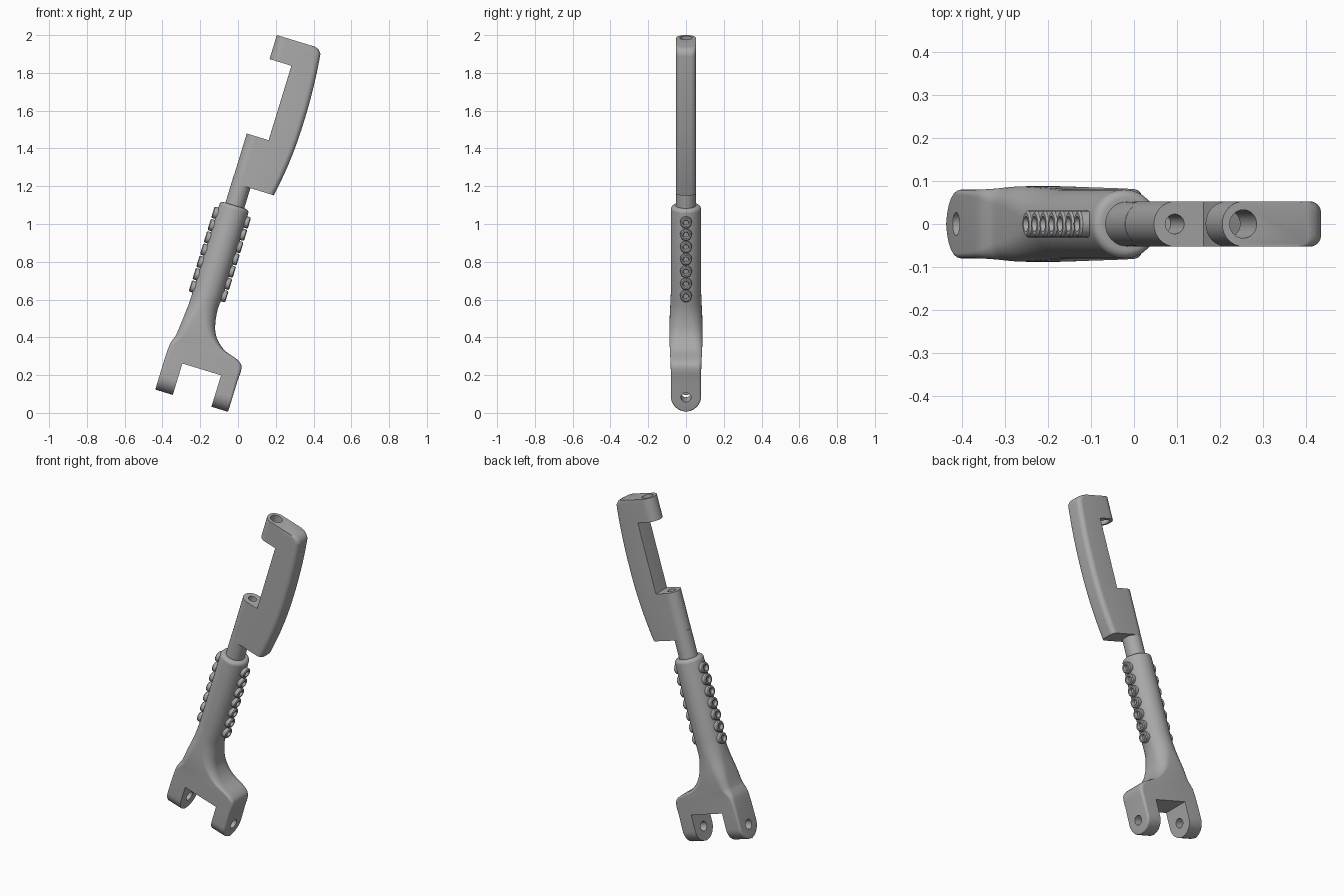
import bpy, bmesh, math
from mathutils import Matrix, Vector

if "Cube" in bpy.data.objects:
    bpy.data.objects.remove(bpy.data.objects["Cube"], do_unlink=True)

TILT = Matrix.Rotation(math.radians(17), 4, 'Y')   # whole tool leans to +x
AXIS = -0.337                                      # centre line of rod and sleeve

grey = bpy.data.materials.new("plain grey")
grey.use_nodes = True
grey.diffuse_color = (0.4, 0.4, 0.4, 1)
grey.node_tree.nodes["Principled BSDF"].inputs["Base Color"].default_value = (0.4, 0.4, 0.4, 1)


def finish(name, bm):
    bmesh.ops.recalc_face_normals(bm, faces=bm.faces)
    bm.transform(TILT)
    mesh = bpy.data.meshes.new(name)
    bm.to_mesh(mesh)
    bm.free()
    mesh.materials.append(grey)
    ob = bpy.data.objects.new(name, mesh)
    bpy.context.collection.objects.link(ob)
    return ob


def section(v, left, right, depth, r_left, r_right, n=8):
    """Rounded rectangle across the long axis."""
    pts = []
    for k in range(4):
        is_right = k in (0, 3)
        r = min(r_right if is_right else r_left, depth * .985, (right - left) * .4925)
        cx = right - r if is_right else left + r
        cy = (depth - r) * (1 if k < 2 else -1)
        for i in range(n + 1):
            a = (k + i / n) * math.pi / 2
            pts.append(Vector((cx + r * math.cos(a), cy + r * math.sin(a), v)))
    return pts


def loft(name, rows):
    bm = bmesh.new()
    rings = [[bm.verts.new(p) for p in section(*row)] for row in rows]
    for a, b in zip(rings, rings[1:]):
        for i in range(len(a)):
            j = (i + 1) % len(a)
            bm.faces.new((a[i], a[j], b[j], b[i]))
    bm.faces.new(rings[0])
    bm.faces.new(rings[-1])
    return finish(name, bm)


def smooth_rows(rows, steps=4):
    """Curve through the given sections."""
    out = []
    for i in range(len(rows) - 1):
        p0, p1, p2, p3 = (rows[max(0, min(len(rows) - 1, i + d))] for d in (-1, 0, 1, 2))
        for s in range(steps):
            t = s / steps
            out.append(tuple(
                b + t * (c - a) / 2 + t * t * (2 * a - 5 * b + 4 * c - d) / 2
                + t ** 3 * (3 * b - a - 3 * c + d) / 2
                for a, b, c, d in zip(p0, p1, p2, p3)))
    return out + [rows[-1]]


def cylinder(name, radius, start, end, segs=32):
    start, end = Vector(start), Vector(end)
    turn = (end - start).to_track_quat('Z', 'Y').to_matrix().to_4x4()
    bm = bmesh.new()
    bmesh.ops.create_cone(bm, cap_ends=True, segments=segs, radius1=radius, radius2=radius,
                          depth=(end - start).length,
                          matrix=Matrix.Translation((start + end) / 2) @ turn)
    return finish(name, bm)


def box(name, low, high):
    bm = bmesh.new()
    bmesh.ops.create_cube(bm, size=1)
    for vert in bm.verts:
        vert.co = Vector([l + (h - l) * (c + .5) for c, l, h in zip(vert.co, low, high)])
    return finish(name, bm)


def cut(ob, cutter):
    cutter.hide_render = True
    mod = ob.modifiers.new("cut", 'BOOLEAN')
    mod.operation, mod.solver, mod.object = 'DIFFERENCE', 'EXACT', cutter
    bpy.context.view_layer.objects.active = ob
    bpy.ops.object.modifier_apply(modifier=mod.name)
    bpy.data.objects.remove(cutter, do_unlink=True)


# Sleeve flaring into the fork: height, left, right, half depth, corner radii
rows = []
for i in range(10):                                # rounded leg ends
    a = math.radians(87 - i * 87 / 9)
    rows.append((.07 - .08 * math.sin(a), -.455, -.052, .08 * math.cos(a), .012, .012))
rows += smooth_rows([
    (.165, -.455, -.052, .08, .015, .015),
    (.235, -.452, -.052, .081, .02, .02),
    (.268, -.444, -.085, .083, .03, .028),
    (.300, -.434, -.172, .086, .04, .04),
    (.368, -.427, -.237, .088, .05, .055),
    (.475, -.418, -.262, .084, .07, .074),
    (.570, AXIS - .08, AXIS + .08, .08, .08, .08)])
for i in range(7):                                 # rounded sleeve mouth
    a = i * math.pi / 12
    r = .06 + .02 * math.cos(a)
    rows.append((1.025 + .02 * math.sin(a), AXIS - r, AXIS + r, r, r, r))
fork = loft("fork_sleeve", rows)
cut(fork, box("notch_cutter", (-.358, -.2, -.2), (-.144, .2, .164)))
cut(fork, cylinder("pin_cutter", .027, (-.6, 0, .07), (.1, 0, .07)))

# Sliding rod
rod = cylinder("rod", .052, (AXIS, 0, .9), (AXIS, 0, 1.2), 48)

# Handle with a bowed back, a lower lug and an upper hook
def bow(v):
    return -.117 - .38 * max(0, 1.56 - v) ** 2 * .63 - .18 * max(0, v - 1.6) ** 2


LUG, WEB = (-.388, .053), (-.267, .002)
spans = [(1.157, 1.428, LUG), (1.428, 1.84, WEB), (1.84, 1.945, LUG)]
rows = []
for low, high, (left, r) in spans:
    for i in range(9):
        v = low + (high - low) * i / 8
        rows.append((v, left, bow(v), .053, r, .028))
rows += [(1.957, -.388, -.148, .053, .053, .028), (1.967, -.388, -.158, .053, .053, .028),
         (1.973, -.388, -.178, .053, .053, .028)]
handle = loft("handle", rows)
cut(handle, cylinder("hook_cutter", .033, (AXIS, 0, 1.80), (AXIS, 0, 2.1)))
cut(handle, cylinder("lug_cutter", .023, (AXIS, 0, 1.32), (AXIS, 0, 1.5)))

# Two rows of ring-shaped studs
PROFILE = [(.001, .084), (.014, .084), (.014, .094), (.018, .101),
           (.026, .101), (.031, .096), (.031, .06)]


def stud(name, side, v):
    bm = bmesh.new()
    verts = [bm.verts.new((r, 0, h)) for r, h in PROFILE]
    edges = [bm.edges.new(pair) for pair in zip(verts, verts[1:])]
    bmesh.ops.spin(bm, geom=verts + edges, axis=(0, 0, 1), cent=(0, 0, 0),
                   angle=math.tau, steps=24)
    bmesh.ops.remove_doubles(bm, verts=bm.verts, dist=.0003)
    bmesh.ops.holes_fill(bm, edges=bm.edges)
    bm.transform(Matrix.Translation((AXIS, 0, v))
                 @ Matrix.Rotation(side * math.pi / 2, 4, 'Y'))
    return finish(name, bm)


studs = [stud(f"{label}_stud_{i + 1}", side, .978 - .068 * i)
         for label, side in (("left", 1), ("right", -1)) for i in range(7)]

# Smooth shading with sharp edges kept
bpy.ops.object.select_all(action='DESELECT')
for ob in [fork, rod, handle] + studs:
    ob.select_set(True)
bpy.context.view_layer.objects.active = fork
bpy.ops.object.shade_smooth_by_angle(angle=math.radians(35))
